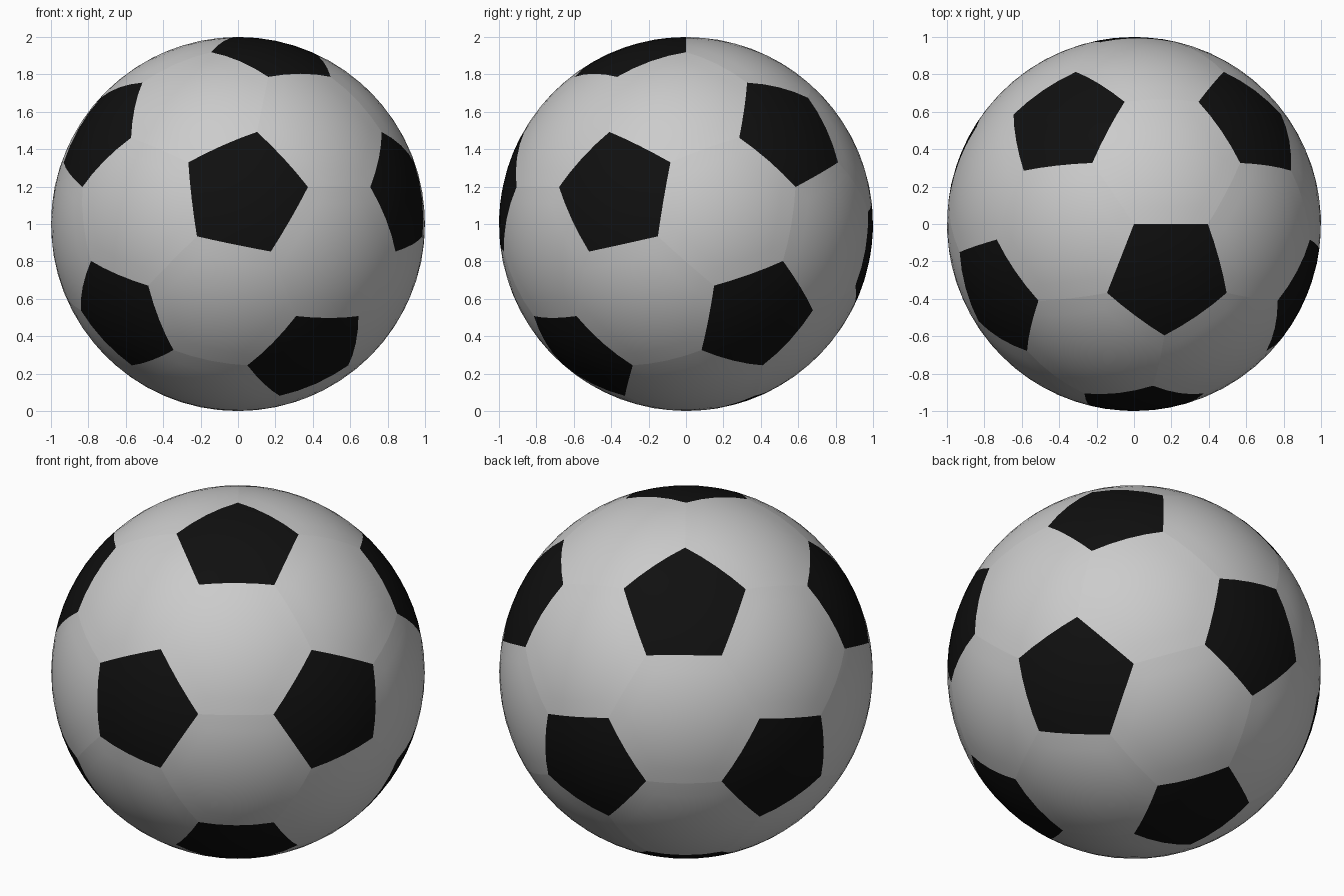
import bpy, bmesh, math
from itertools import combinations
from mathutils import Vector, Matrix

if "Cube" in bpy.data.objects:
    bpy.data.objects.remove(bpy.data.objects["Cube"])

N = 4                                   # subdivisions along each panel edge
LIFT = Vector((0, 0, 1))                # ball of radius 1 resting on z = 0

# Pentagon centres: an icosahedron turned so one panel corner sits at the pole
# and a pentagon edge runs from it along +x, with that pentagon on the -y side
half_edge = math.asin(1 / (2 * 2.47802))
tilt = math.asin(0.68819 / 2.42705)
mid = Vector((math.sin(half_edge), 0, math.cos(half_edge)))
first = mid * math.cos(tilt) - Vector((0, 1, 0)) * math.sin(tilt)
axis = first.cross(Vector((0, 0, 1))).normalized()
neighbour = Matrix.Rotation(math.acos(1 / math.sqrt(5)), 3, axis) @ first
half = [first] + [Matrix.Rotation(math.radians(72 * k), 3, first) @ neighbour for k in range(5)]
centres = half + [-p for p in half]


def adjacent(p, q):
    return abs(p.dot(q) - 1 / math.sqrt(5)) < 0.02


def corner(p, q):
    """Panel corner a third of the way from p to q, pushed onto the sphere."""
    return (2 * p + q).normalized()


def add_panel(bm, corners):
    """Domed panel: a fan of subdivided triangles projected to the sphere."""
    centre = sum(corners, Vector()).normalized()
    verts = {}

    def vert(co):
        co = co.normalized()
        key = tuple(round(c, 4) + 0.0 for c in co)
        if key not in verts:
            verts[key] = bm.verts.new(co + LIFT)
        return verts[key]

    for a, b in zip(corners, corners[1:] + corners[:1]):
        def grid(i, j):
            return vert(centre * (N - i - j) + a * i + b * j)
        for i in range(N):
            for j in range(N - i):
                bm.faces.new((grid(i, j), grid(i + 1, j), grid(i, j + 1)))
                if i + j < N - 1:
                    bm.faces.new((grid(i + 1, j), grid(i + 1, j + 1), grid(i, j + 1)))


def make_object(name, panels, colour=None):
    bm = bmesh.new()
    for corners in panels:
        add_panel(bm, corners)
    for f in bm.faces:
        f.smooth = True
    mesh = bpy.data.meshes.new(name)
    bm.to_mesh(mesh)
    bm.free()
    if colour:
        mat = bpy.data.materials.new(name + "_colour")
        mat.diffuse_color = colour
        mat.use_nodes = True
        mat.node_tree.nodes["Principled BSDF"].inputs["Base Color"].default_value = mat.diffuse_color
        mesh.materials.append(mat)
    bpy.context.collection.objects.link(bpy.data.objects.new(name, mesh))


# Black pentagons, corners sorted anticlockwise around each centre
pentagons = []
for p in centres:
    near = [q for q in centres if adjacent(p, q)]
    u = (near[0] - p * near[0].dot(p)).normalized()
    v = p.cross(u)
    near.sort(key=lambda q: math.atan2(q.dot(v), q.dot(u)))
    pentagons.append([corner(p, q) for q in near])

# Plain hexagons, one for each trio of neighbouring pentagons
hexagons = []
for p, q, r in combinations(centres, 3):
    if adjacent(p, q) and adjacent(q, r) and adjacent(r, p):
        if p.cross(q).dot(r) < 0:
            q, r = r, q
        hexagons.append([corner(p, q), corner(q, p), corner(q, r),
                         corner(r, q), corner(r, p), corner(p, r)])

make_object("pentagon_panels", pentagons, (0.005, 0.005, 0.005, 1))
make_object("hexagon_panels", hexagons)
